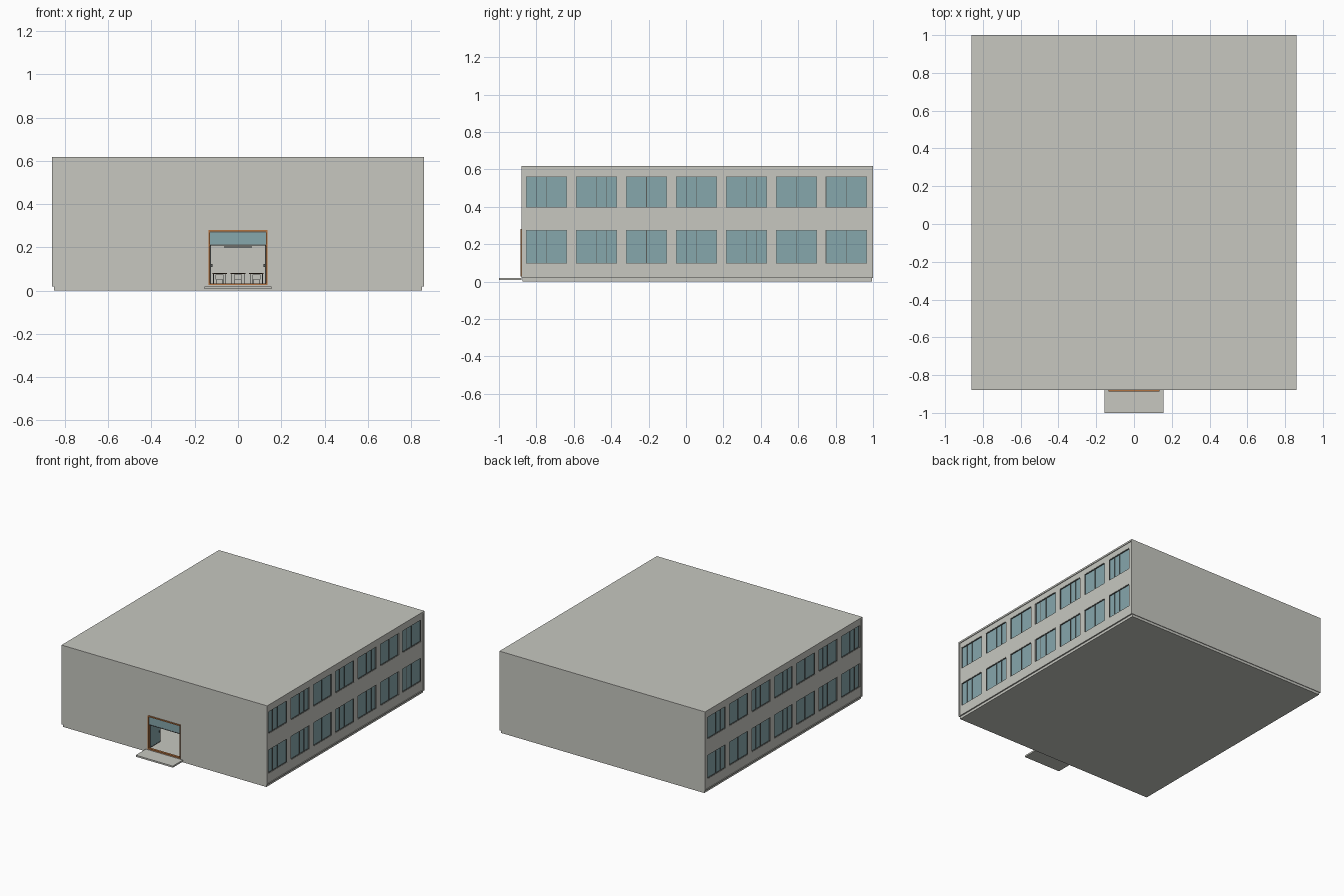
import bpy, bmesh

if "Cube" in bpy.data.objects:
    bpy.data.objects.remove(bpy.data.objects["Cube"])


def material(name, r, g, b):
    m = bpy.data.materials.new(name)
    m.diffuse_color = (r, g, b, 1)
    m.use_nodes = True
    m.node_tree.nodes["Principled BSDF"].inputs["Base Color"].default_value = m.diffuse_color
    return m


CONCRETE = material("pale_concrete", 0.57, 0.575, 0.53)
GLASS = material("blue_glass", 0.24, 0.385, 0.415)
METAL = material("dark_grey_metal", 0.10, 0.11, 0.105)
WOOD = material("orange_wood", 0.45, 0.17, 0.05)
DARKWOOD = material("dark_brown_wood", 0.08, 0.045, 0.025)


def finish(name, bm, mat, mirror=False, thick=0):
    me = bpy.data.meshes.new(name)
    bmesh.ops.recalc_face_normals(bm, faces=bm.faces)
    bm.to_mesh(me)
    bm.free()
    me.materials.append(mat)
    ob = bpy.data.objects.new(name, me)
    bpy.context.collection.objects.link(ob)
    if thick:
        s = ob.modifiers.new("thickness", 'SOLIDIFY')
        s.thickness, s.offset = thick, 0
    if mirror:
        ob.modifiers.new("mirror", 'MIRROR').use_axis = (True, False, False)
    return ob


def boxes(name, bounds, mat, mirror=False):
    """One object from boxes given as (x0, x1, y0, y1, z0, z1)."""
    bm = bmesh.new()
    for x0, x1, y0, y1, z0, z1 in bounds:
        vs = bmesh.ops.create_cube(bm, size=1)["verts"]
        for v in vs:
            v.co = (x1 if v.co.x > 0 else x0,
                    y1 if v.co.y > 0 else y0,
                    z1 if v.co.z > 0 else z0)
    return finish(name, bm, mat, mirror)


def wall(name, us, zs, is_hole, place, thick, mirror=False):
    """Grid wall with openings; place maps (u, z) to a point."""
    bm = bmesh.new()
    grid = [[bm.verts.new(place(u, z)) for z in zs] for u in us]
    for i in range(len(us) - 1):
        for j in range(len(zs) - 1):
            if not is_hole(i, j):
                bm.faces.new((grid[i][j], grid[i + 1][j],
                              grid[i + 1][j + 1], grid[i][j + 1]))
    for v in [v for v in bm.verts if not v.link_faces]:
        bm.verts.remove(v)
    finish(name, bm, CONCRETE, mirror, thick)


# plinth, slabs and back wall
boxes("plinth", [(-.85, .85, -.875, .995, 0, .02)], CONCRETE)
boxes("ground_floor_slab", [(-.86, .86, -.88, 1, .019, .026)], CONCRETE)
boxes("upper_floor_slab", [(-.845, .845, -.87, .99, .31, .33)], CONCRETE)
boxes("roof_slab", [(-.86, .86, -.88, 1, .605, .618)], CONCRETE)
boxes("back_wall", [(-.86, .86, .99, 1, .026, .605)], CONCRETE)
boxes("entrance_step", [(-.155, .155, -1, -.88, .008, .02)], CONCRETE)

# front wall with the entrance opening
wall("front_wall", [-.86, -.13, .13, .86], [.026, .275, .605],
     lambda i, j: i == 1 and j == 0, lambda u, z: (u, -.875, z), .01)

# side walls with two rows of seven windows
WIDTH, PITCH, START = .22, .267, -.855
starts = [START + PITCH * i for i in range(7)]
rows = [(.097, .275), (.397, .563)]
us = [-.87] + [u for s in starts for u in (s, s + WIDTH)] + [.99]
zs = [.026, *rows[0], *rows[1], .605]
wall("side_walls", us, zs, lambda i, j: i % 2 == 1 and j % 2 == 1,
     lambda u, z: (.850, u, z), .01, True)

# glass and sliding sash frames, some sashes partly open
panes, bars = [], []
sash = [(.25, .5), (.5, .75), (.5,), (.25, .5), (.5, .75), (.5,), (.25, .5)]
T = .003
for z0, z1 in rows:
    for s, splits in zip(starts, sash):
        e = s + WIDTH
        panes.append((.843, .847, s, e, z0, z1))
        for a, b, c, d in ((s, e, z0, z0 + T), (s, e, z1 - T, z1),
                           (s, s + T, z0 + T, z1 - T),
                           (e - T, e, z0 + T, z1 - T)):
            bars.append((.844, .853, a, b, c, d))
        for f in splits:
            y = s + WIDTH * f
            w = .004 if len(splits) == 1 else .0025
            bars.append((.844, .851, y - w / 2, y + w / 2, z0 + T, z1 - T))
boxes("window_glass", panes, GLASS, True)
boxes("window_frames", bars, METAL, True)

# entrance frame, transom and open door leaves
boxes("entrance_frame", [(-.136, .136, -.886, -.868, .273, .281),
                         (-.136, -.130, -.886, -.868, .026, .273),
                         (.130, .136, -.886, -.868, .026, .273),
                         (-.130, .130, -.886, -.868, .026, .034)], WOOD)
boxes("transom_glass", [(-.13, .13, -.878, -.873, .213, .268)], GLASS)
boxes("transom_bars", [(-.13, .13, -.88, -.871, .209, .213),
                       (-.13, .13, -.88, -.871, .268, .273)], METAL)
boxes("door_leaf_glass", [(.126, .129, -.866, -.75, .036, .207)], GLASS, True)
boxes("door_leaf_edges", [(.125, .130, -.868, -.864, .034, .209),
                          (.125, .130, -.752, -.748, .034, .209),
                          (.125, .130, -.864, -.752, .034, .038),
                          (.125, .130, -.864, -.752, .205, .209)], METAL, True)
boxes("door_handles", [(.119, .125, -.765, -.757, .11, .122)], METAL, True)

# furniture inside, seen through the doorway
tops, legs, seats = [], [], []
for y in (.2, .45, .7):
    for i in range(-3, 4):
        x = i * .085
        tops.append((x - .034, x + .034, y, y + .05, .076, .081))
        for lx in (x - .03, x + .027):
            legs.append((lx, lx + .003, y + .005, y + .045, .026, .076))
        seats.append((x - .018, x + .018, y - .04, y - .01, .052, .058))
        seats.append((x - .018, x + .018, y - .044, y - .04, .058, .074))
        for lx in (x - .017, x + .014):
            legs.append((lx, lx + .003, y - .038, y - .012, .026, .052))
boxes("table_tops", tops, DARKWOOD)
boxes("furniture_legs", legs, METAL)
boxes("chair_seats", seats, CONCRETE)
boxes("hanging_lamp", [(-.065, .065, .3, .33, .2, .205)], METAL)
